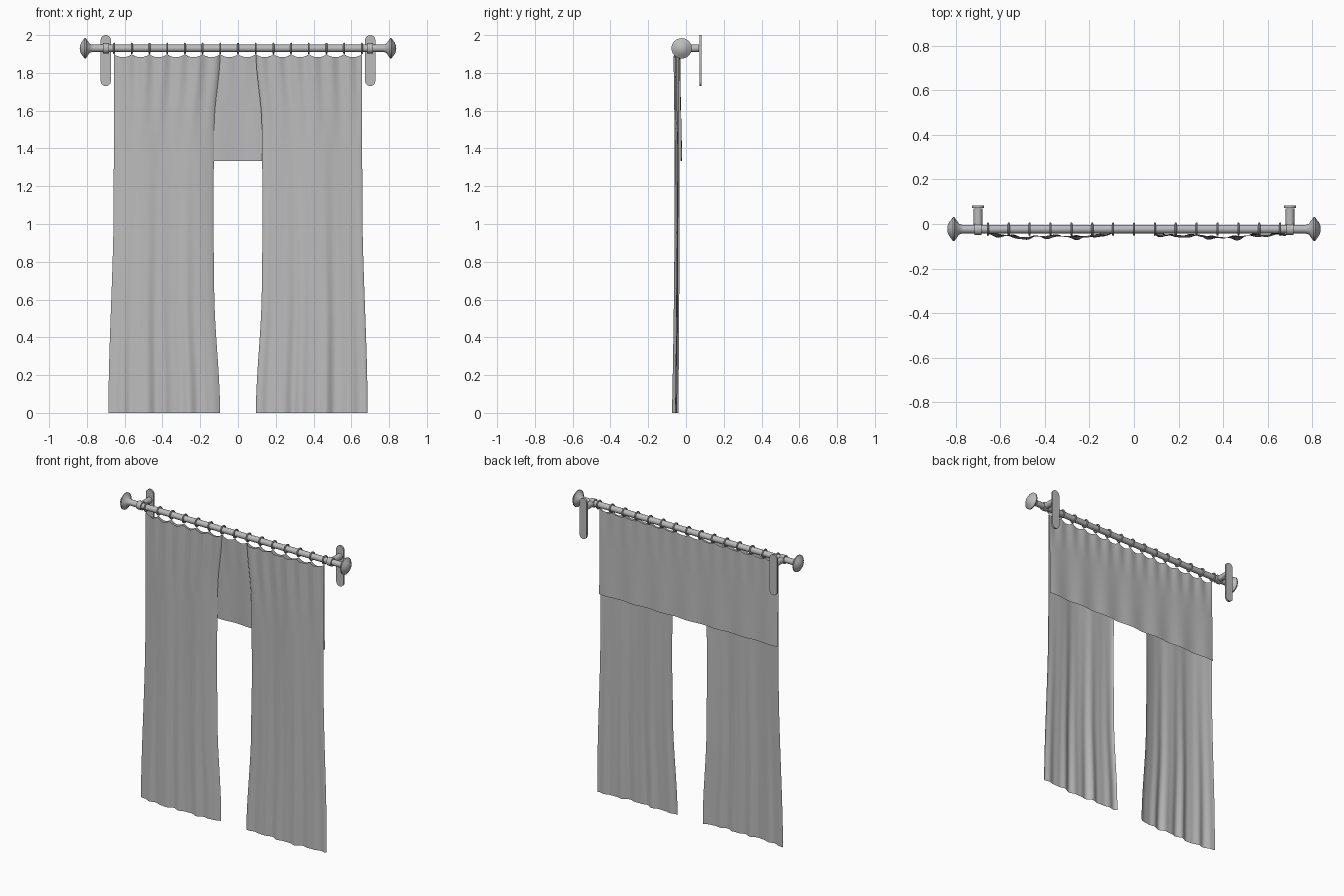
import bpy, bmesh
from math import sin, cos, pi, radians
from mathutils import Matrix, Vector

old = bpy.data.objects.get("Cube")
if old:
    bpy.data.objects.remove(old)

ROD_Y, ROD_Z = -0.023, 1.93
RING_GAP = 0.0937

grey = bpy.data.materials.new("plain grey")
grey.use_nodes = True
grey.diffuse_color = (0.5, 0.5, 0.5, 1)
grey.node_tree.nodes["Principled BSDF"].inputs["Base Color"].default_value = (0.5, 0.5, 0.5, 1)


def finish(name, bm, angle=40, sheet=False):
    if not sheet:
        bmesh.ops.recalc_face_normals(bm, faces=bm.faces)
    mesh = bpy.data.meshes.new(name)
    bm.to_mesh(mesh)
    bm.free()
    mesh.materials.append(grey)
    obj = bpy.data.objects.new(name, mesh)
    bpy.context.collection.objects.link(obj)
    bpy.ops.object.select_all(action='DESELECT')
    obj.select_set(True)
    bpy.context.view_layer.objects.active = obj
    bpy.ops.object.shade_smooth_by_angle(angle=radians(angle))
    return obj


def lathe(name, profile, side=1, closed=False, steps=24):
    """Spin (x, radius) points around the rod axis."""
    bm = bmesh.new()
    rows = []
    for k in range(steps):
        a = 2 * pi * k / steps
        rows.append([bm.verts.new((side * x, ROD_Y + r * cos(a), ROD_Z + r * sin(a)))
                     for x, r in profile])
    n = len(profile)
    for k in range(steps):
        a, b = rows[k], rows[(k + 1) % steps]
        for i in range(n if closed else n - 1):
            j = (i + 1) % n
            bm.faces.new((a[i], a[j], b[j], b[i]))
    bmesh.ops.remove_doubles(bm, verts=bm.verts, dist=1e-5)
    return finish(name, bm)


def cloth(name, shape, cols, rows):
    """Sheet from shape(u, v), u across and v from top to bottom."""
    bm = bmesh.new()
    grid = [[bm.verts.new(shape(i / cols, j / rows)) for i in range(cols + 1)]
            for j in range(rows + 1)]
    for j in range(rows):
        for i in range(cols):
            bm.faces.new((grid[j][i], grid[j + 1][i], grid[j + 1][i + 1], grid[j][i + 1]))
    return finish(name, bm, 80, sheet=True)


def mix(points, t):
    """Smooth interpolation through (position, value) points."""
    for (t0, a), (t1, b) in zip(points, points[1:]):
        if t <= t1:
            s = (t - t0) / (t1 - t0)
            return a + (b - a) * s * s * (3 - 2 * s)
    return points[-1][1]


def scallop(u, gaps):
    return 1.9 - 0.017 * abs(sin(pi * u * gaps)) ** 0.7


# Rod
lathe("curtain_rod", [(-0.8, 0), (-0.8, 0.019), (0.8, 0.019), (0.8, 0)])

# Rings along the rod
for k in range(-7, 8):
    loop = [(k * RING_GAP + 0.005 * cos(a * pi / 4), 0.025 + 0.005 * sin(a * pi / 4))
            for a in range(8)]
    lathe(f"ring_{k + 8}", loop, closed=True)

# Finials and wall brackets
for side, label in ((1, "left"), (-1, "right")):
    lathe(f"{label}_finial",
          [(0.77, 0), (0.77, 0.019), (0.785, 0.024), (0.8, 0.045), (0.806, 0.054), (0.813, 0.054),
           (0.82, 0.043), (0.83, 0.03), (0.836, 0.016), (0.838, 0)], side)
    lathe(f"{label}_bracket_collar",
          [(0.684, 0.018), (0.684, 0.027), (0.716, 0.027), (0.716, 0.018)], side)

    bm = bmesh.new()
    length = 0.07 - ROD_Y
    bmesh.ops.create_cone(bm, cap_ends=True, segments=24, radius1=0.02, radius2=0.02, depth=length,
                          matrix=Matrix.Translation((side * 0.7, ROD_Y + length / 2, ROD_Z))
                          @ Matrix.Rotation(pi / 2, 4, 'X'))
    finish(f"{label}_bracket_arm", bm)

    bm = bmesh.new()
    outline = []
    for k in range(26):
        top = k < 13
        a = pi * (k if top else k - 1) / 12
        outline.append(bm.verts.new((side * 0.7 + 0.027 * cos(a), 0.071,
                                     (1.973 if top else 1.757) + 0.027 * sin(a))))
    face = bm.faces.new(outline)
    out = bmesh.ops.extrude_face_region(bm, geom=[face])
    bmesh.ops.translate(bm, vec=Vector((0, 0.012, 0)),
                        verts=[g for g in out["geom"] if isinstance(g, bmesh.types.BMVert)])
    finish(f"{label}_wall_plate", bm)

# Front curtain panels
INNER = [(0, 0.095), (0.2, 0.126), (0.45, 0.131), (0.65, 0.126), (1, 0.095)]
OUTER = [(0, 0.656), (0.4, 0.658), (1, 0.686)]


def panel(side):
    def shape(u, v):
        inner, outer = mix(INNER, v), mix(OUTER, v)
        x = side * (inner + (outer - inner) * u)
        z = scallop(u, 6) * (1 - v)
        # Pleats fade from the rings, ripples grow towards the hem
        bulge = 0.019 * sin(pi * u) ** 0.5 + 0.004 * sin(2 * pi * u * 2 + side)
        pleat = 0.006 * sin(2 * pi * u * 6) * max(0, 1 - v * 4)
        hem = 0.007 * v ** 2 * (sin(2 * pi * u * 5 + side) + 0.5 * sin(2 * pi * u * 8.3))
        y = -0.037 - bulge - pleat - hem * sin(pi * u) ** 0.3 - 0.007 * v ** 3
        return x, y, z
    return shape


for side, label in ((1, "left"), (-1, "right")):
    cloth(f"{label}_curtain", panel(side), 72, 40)


# Short back panel spanning the whole width
def valance(u, v):
    top = scallop(u, 14)
    pleat = 0.003 * cos(2 * pi * u * 14) * max(0, 1 - v * 2.5)
    y = -0.033 + 0.009 * v + pleat + 0.004 * v * sin(2 * pi * u * 6.5)
    return -0.656 + 1.312 * u, y, top + (1.333 - top) * v


cloth("back_valance", valance, 140, 20)
